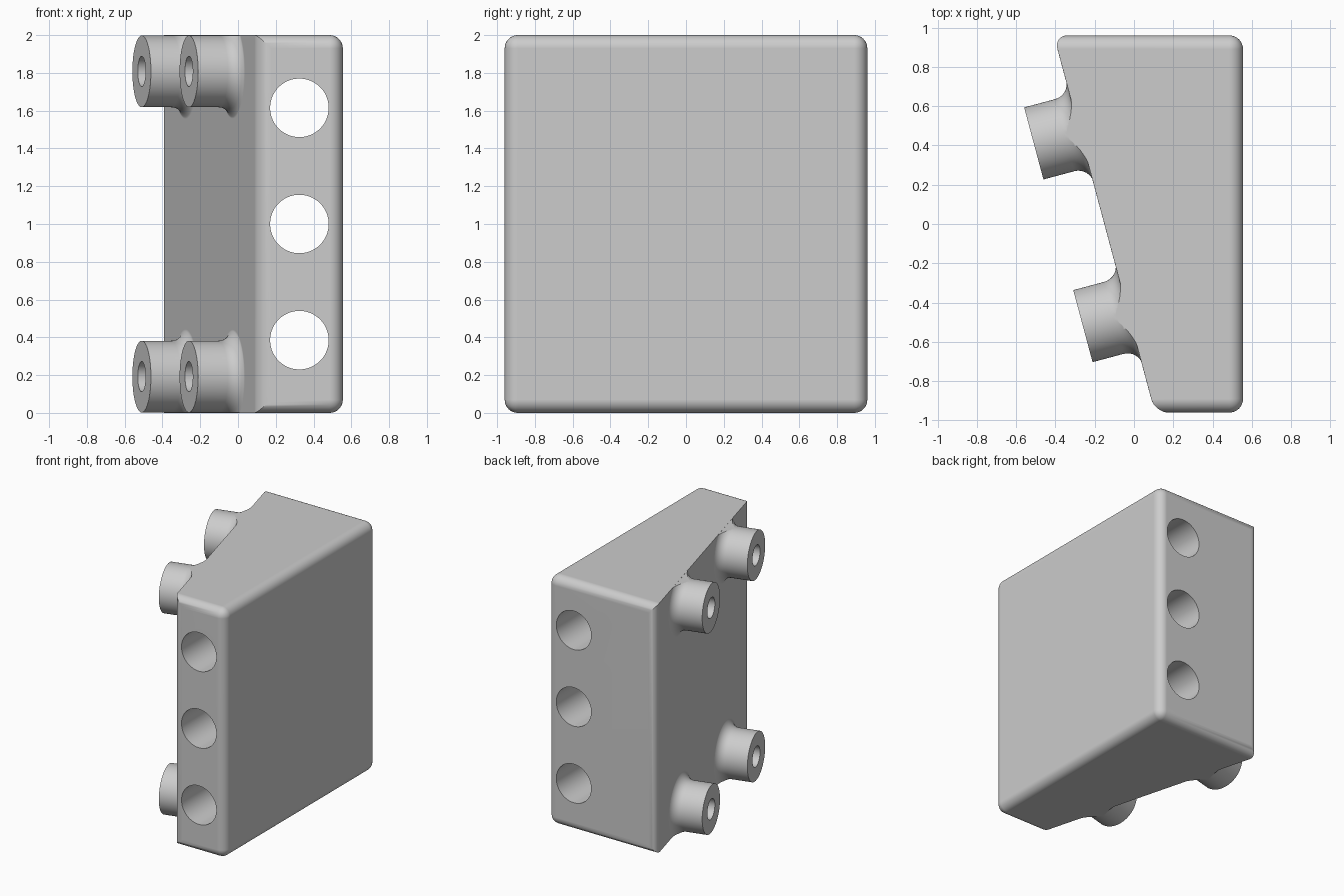
import bpy, bmesh, math
from mathutils import Vector

if "Cube" in bpy.data.objects:
    bpy.data.objects.remove(bpy.data.objects["Cube"])

TILT = math.radians(15)
AXIS = Vector((math.cos(TILT), math.sin(TILT), 0))    # boss axis, pointing into the block
SIDE = Vector((-math.sin(TILT), math.cos(TILT), 0))   # along the slanted face
UP = Vector((0, 0, 1))

grey = bpy.data.materials.new("light_grey")
grey.diffuse_color = (0.604, 0.604, 0.604, 1)
grey.use_nodes = True
grey.node_tree.nodes["Principled BSDF"].inputs["Base Color"].default_value = grey.diffuse_color


def make_object(name, bm):
    bmesh.ops.recalc_face_normals(bm, faces=bm.faces)
    mesh = bpy.data.meshes.new(name)
    bm.to_mesh(mesh)
    bm.free()
    mesh.materials.append(grey)
    obj = bpy.data.objects.new(name, mesh)
    bpy.context.collection.objects.link(obj)
    return obj


def lathe(profile, origin, axis, side, up, steps=64):
    """Closed solid from (distance along axis, radius) pairs."""
    bm = bmesh.new()
    rings = []
    for t, r in profile:
        ring = []
        for i in range(steps):
            a = 2 * math.pi * (i + 0.5) / steps
            ring.append(bm.verts.new(origin + axis * t + (side * math.cos(a) + up * math.sin(a)) * r))
        rings.append(ring)
    for lo, hi in zip(rings, rings[1:]):
        for i in range(steps):
            j = (i + 1) % steps
            bm.faces.new((lo[i], lo[j], hi[j], hi[i]))
    bm.faces.new(rings[0][::-1])
    bm.faces.new(rings[-1])
    return bm


def combine(target, tool, operation):
    mod = target.modifiers.new(operation, 'BOOLEAN')
    mod.operation = operation
    mod.solver = 'EXACT'
    mod.object = tool
    bpy.context.view_layer.objects.active = target
    bpy.ops.object.modifier_apply(modifier=mod.name)
    bpy.data.objects.remove(tool)


# Wedge block, rounded everywhere except the two ends of the slanted face
def slant_x(y):
    return -0.151 - math.tan(TILT) * y


bm = bmesh.new()
outline = [(slant_x(-0.96), -0.96), (0.555, -0.96), (0.555, 0.96), (slant_x(0.96), 0.96)]
base = bm.faces.new([bm.verts.new((x, y, 0)) for x, y in outline])
top = bmesh.ops.extrude_face_region(bm, geom=[base])
bmesh.ops.translate(bm, vec=(0, 0, 2), verts=[v for v in top["geom"] if isinstance(v, bmesh.types.BMVert)])
bmesh.ops.recalc_face_normals(bm, faces=bm.faces)
rounded = []
for e in bm.edges:
    d = e.verts[0].co - e.verts[1].co
    if not (abs(d.x) > 0.01 and abs(d.y) > 0.01):
        rounded.append(e)
bmesh.ops.bevel(bm, geom=rounded, offset=0.07, offset_type='OFFSET', segments=8,
                profile=0.5, affect='EDGES', clamp_overlap=True)
block = make_object("wedge_block", bm)

# Four bosses with a filleted foot, trimmed level with the block ends
FILLET = 0.08
boss_profile = [(0, 0.19)]
for k in range(9):
    a = math.pi / 2 * k / 8
    boss_profile.append((0.163 + FILLET * math.sin(a), 0.27 - FILLET * math.cos(a)))
boss_profile.append((0.30, 0.27))

boss_starts = [Vector((x, y, z)) for x, y in ((-0.51, 0.41), (-0.26, -0.52)) for z in (0.192, 1.808)]
for start in boss_starts:
    bm = lathe(boss_profile, start, AXIS, SIDE, UP)
    low = start.z < 1
    cut = bmesh.ops.bisect_plane(bm, geom=bm.verts[:] + bm.edges[:] + bm.faces[:],
                                 plane_co=(0, 0, 0.001 if low else 1.999),
                                 plane_no=(0, 0, -1 if low else 1), clear_outer=True)
    rim = [e for e in cut["geom_cut"] if isinstance(e, bmesh.types.BMEdge)]
    bmesh.ops.edgeloop_fill(bm, edges=rim)
    combine(block, make_object("boss", bm), 'UNION')

# Blind screw holes in the bosses
for start in boss_starts:
    bm = lathe([(-0.1, 0.08), (0.35, 0.08)], start, AXIS, SIDE, UP, 48)
    combine(block, make_object("screw_hole", bm), 'DIFFERENCE')

# Three round holes running through from front to back
for z in (0.385, 1.0, 1.615):
    bm = lathe([(-1.2, 0.155), (1.2, 0.155)], Vector((0.325, 0, z)),
               Vector((0, 1, 0)), Vector((1, 0, 0)), UP)
    combine(block, make_object("through_hole", bm), 'DIFFERENCE')

# Smooth shading with crisp rims
bpy.ops.object.select_all(action='DESELECT')
block.select_set(True)
bpy.context.view_layer.objects.active = block
bpy.ops.object.shade_smooth_by_angle(angle=math.radians(35))
weighted = block.modifiers.new("weighted_normals", 'WEIGHTED_NORMAL')
weighted.keep_sharp = True
